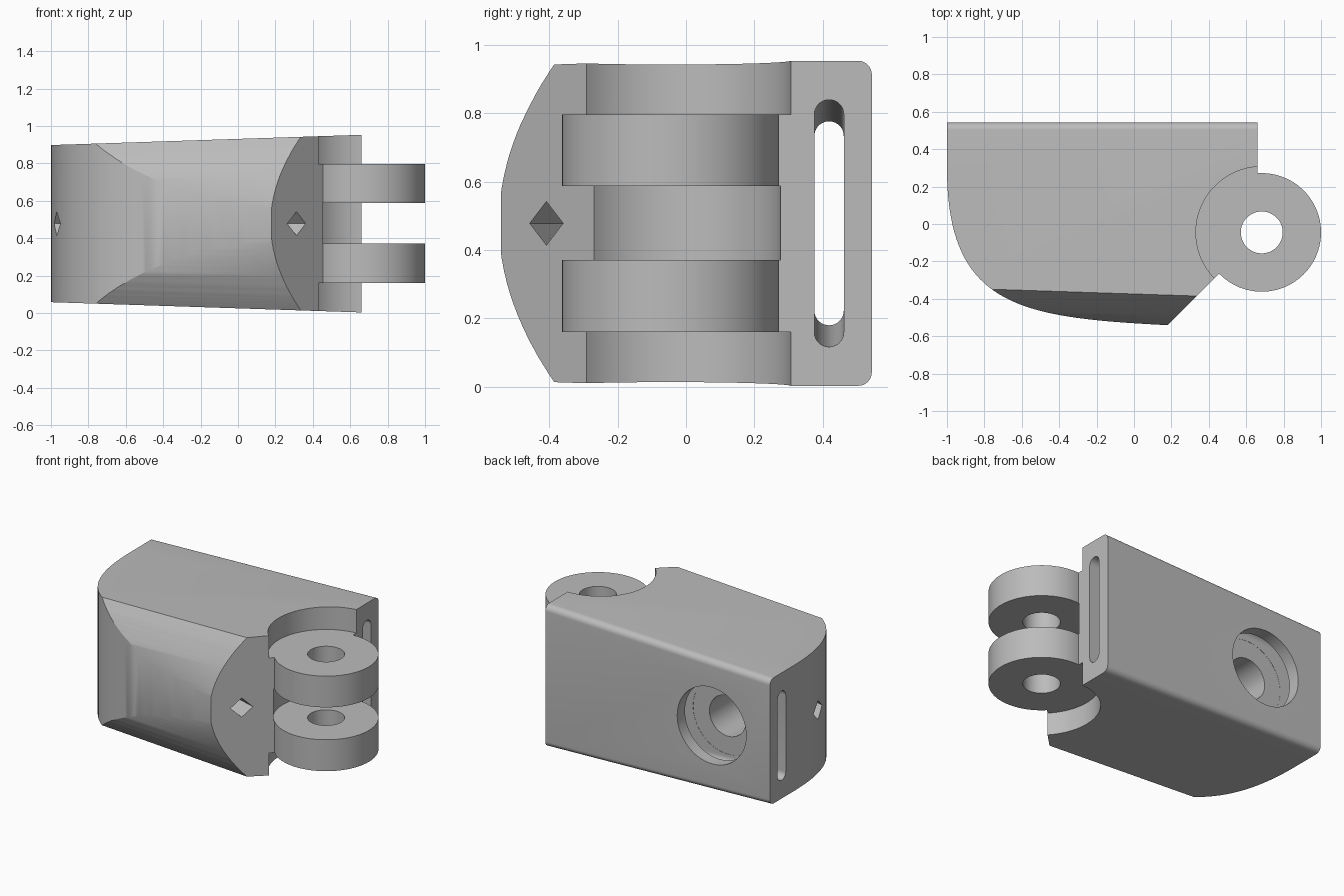
import bpy, bmesh, math
from mathutils import Vector
from mathutils.geometry import interpolate_bezier

cube = bpy.data.objects.get("Cube")
if cube:
    bpy.data.objects.remove(cube, do_unlink=True)

gray = bpy.data.materials.new("plain gray")
gray.use_nodes = True
color = (0.5, 0.5, 0.5, 1)
gray.diffuse_color = color
gray.node_tree.nodes["Principled BSDF"].inputs["Base Color"].default_value = color

MID = 0.478          # height of the centre plane
PIVOT = (0.683, -0.045)


def loft(name, start, end):
    """Closed solid between two matching loops of points."""
    bm = bmesh.new()
    a = [bm.verts.new(p) for p in start]
    b = [bm.verts.new(p) for p in end]
    n = len(a)
    bm.faces.new(a)
    bm.faces.new(b[::-1])
    for i in range(n):
        j = (i + 1) % n
        bm.faces.new((a[j], a[i], b[i], b[j]))
    bmesh.ops.connect_verts_nonplanar(bm, angle_limit=0.0005, faces=bm.faces[:])
    bmesh.ops.recalc_face_normals(bm, faces=bm.faces[:])
    mesh = bpy.data.meshes.new(name)
    bm.to_mesh(mesh)
    bm.free()
    mesh.materials.append(gray)
    obj = bpy.data.objects.new(name, mesh)
    bpy.context.collection.objects.link(obj)
    return obj


def arc(cx, cy, r, a0, a1, steps):
    angles = [math.radians(a0 + (a1 - a0) * i / steps) for i in range(steps + 1)]
    return [(cx + r * math.cos(t), cy + r * math.sin(t)) for t in angles]


def upright(name, outline, z0, z1):
    return loft(name, [(x, y, z0) for x, y in outline], [(x, y, z1) for x, y in outline])


def pin(name, r, z0, z1):
    return upright(name, arc(*PIVOT, r, 0, 360, 96)[:-1], z0, z1)


def bore(name, x, r, y0, y1):
    ring = arc(x, MID, r, 0, 360, 64)[:-1]
    return loft(name, [(u, y0, v) for u, v in ring], [(u, y1, v) for u, v in ring])


def combine(target, tool, operation):
    mod = target.modifiers.new(operation, "BOOLEAN")
    mod.operation = operation
    mod.solver = "EXACT"
    mod.object = tool
    bpy.context.view_layer.objects.active = target
    bpy.ops.object.modifier_apply(modifier=mod.name)
    bpy.data.objects.remove(tool, do_unlink=True)


def envelope(x):
    """Tapered cross-section: rounded back corners, bowed front."""
    h = 0.453 + 0.033 * x
    front, bow, r = -0.374 - 0.033 * x, 0.167, 0.04
    pts = arc(0.543 - r, h - r, r, 0, 90, 8)
    for i in range(41):
        s = math.cos(math.pi * i / 40)
        pts.append((front - bow * (1 - s * s), h * s))
    pts += arc(0.543 - r, r - h, r, -90, 0, 8)
    return [(x, y, MID + z) for y, z in pts]


def slot_section(x):
    """Tall stadium whose height follows the body taper."""
    r, h = 0.043, 0.336 + 0.038 * x
    pts = arc(0.418, h - r, r, 0, 180, 16) + arc(0.418, r - h, r, 180, 360, 16)
    return [(x, y, MID + z) for y, z in pts]


def diamond(x):
    """Cord tunnel section, slanting across the body."""
    y, s = -0.41 - 0.31 * (x - 0.32), 0.064
    return [(x, y + s, MID), (x, y, MID + s), (x, y - s, MID), (x, y, MID - s)]


# Body: side outline trimmed by the tapered envelope
curve = interpolate_bezier(Vector((-1, 0.3)), Vector((-1, -0.45)),
                           Vector((-0.6, -0.5)), Vector((0.18, -0.541)), 40)
outline = [(0.66, 0.6), (-1, 0.6)] + [(p.x, p.y) for p in curve] + [(0.66, -0.061)]
body = upright("hinged_body", outline, -0.1, 1.1)
combine(body, loft("envelope", envelope(-1.1), envelope(0.8)), "INTERSECT")

# Hinge: one barrel split into two lugs by the clearance cuts
combine(body, pin("barrel", 0.317, 0.1, 0.85), "UNION")
for r, z0, z1 in ((0.352, -0.1, 0.161), (0.322, 0.371, 0.587), (0.352, 0.796, 1.1)):
    combine(body, pin("clearance", r, z0, z1), "DIFFERENCE")
combine(body, pin("pin_hole", 0.112, -0.1, 1.1), "DIFFERENCE")

# Strap slot, stepped bore in the back, and cord tunnel
combine(body, loft("strap_slot", slot_section(-1.1), slot_section(0.8)), "DIFFERENCE")
combine(body, bore("counterbore", -0.57, 0.255, 0.374, 0.7), "DIFFERENCE")
combine(body, bore("deep_bore", -0.57, 0.135, -0.16, 0.5), "DIFFERENCE")
combine(body, loft("cord_tunnel", diamond(-1.1), diamond(0.5)), "DIFFERENCE")

bpy.ops.object.select_all(action="DESELECT")
body.select_set(True)
bpy.context.view_layer.objects.active = body
bpy.ops.object.shade_smooth_by_angle(angle=math.radians(25))
